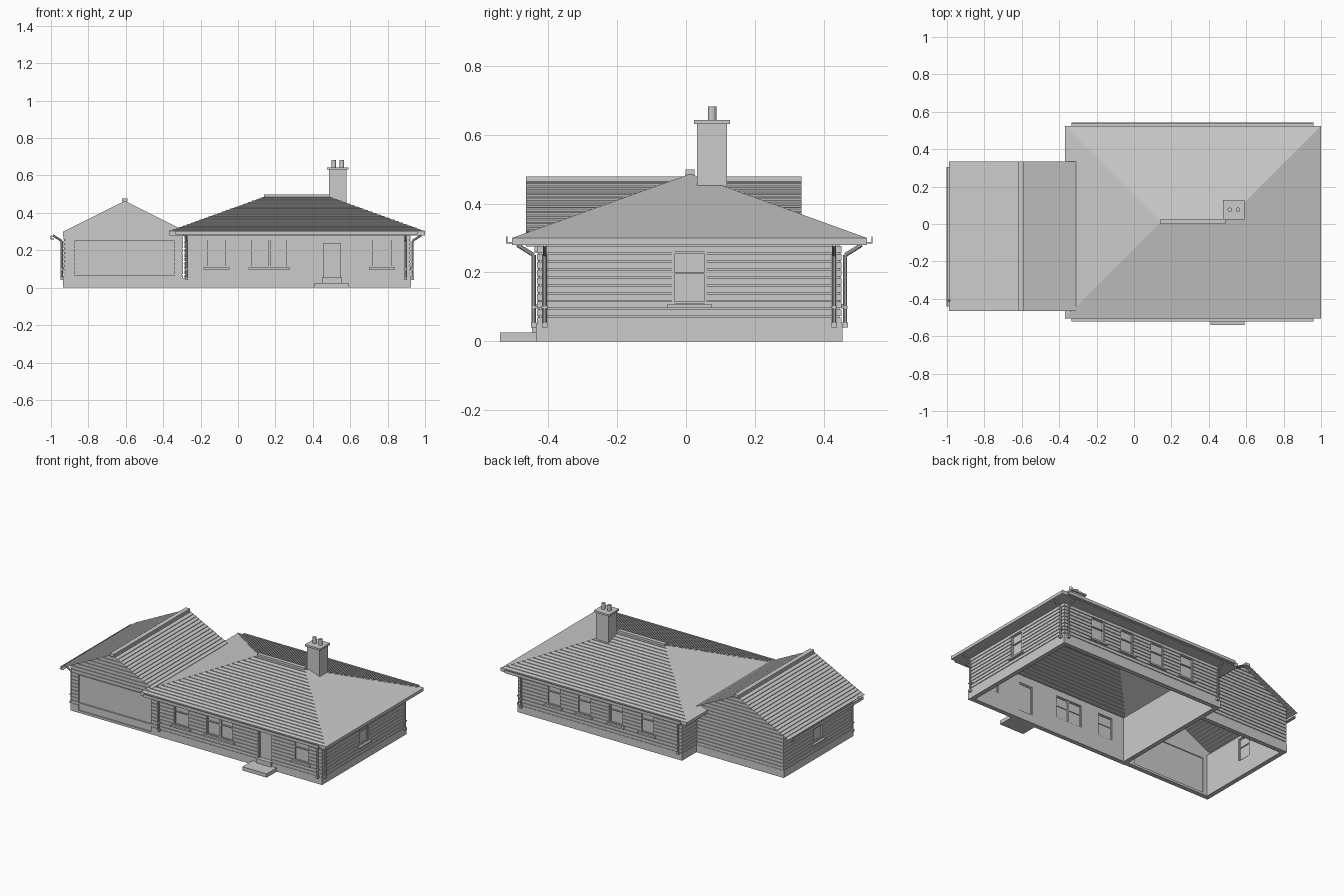
import bpy, bmesh
from mathutils import Vector

if "Cube" in bpy.data.objects:
    bpy.data.objects.remove(bpy.data.objects["Cube"])

GREY = (0.6, 0.6, 0.6, 1)
mat = bpy.data.materials.new("plain grey")
mat.use_nodes = True
mat.diffuse_color = GREY
mat.node_tree.nodes["Principled BSDF"].inputs["Base Color"].default_value = GREY


def finish(name, bm, solid=True):
    if solid:
        bmesh.ops.recalc_face_normals(bm, faces=bm.faces)
    mesh = bpy.data.meshes.new(name)
    bm.to_mesh(mesh)
    bm.free()
    mesh.materials.append(mat)
    obj = bpy.data.objects.new(name, mesh)
    bpy.context.collection.objects.link(obj)
    return obj


def block(bm, place, u, d, z, top=None):
    """Box in wall space: u along the wall, d depth inward, z up; top may taper."""
    top = top or u
    low = [bm.verts.new(place(a, b, z[0])) for a, b in
           ((u[0], d[0]), (u[1], d[0]), (u[1], d[1]), (u[0], d[1]))]
    high = [bm.verts.new(place(a, b, z[1])) for a, b in
            ((top[0], d[0]), (top[1], d[0]), (top[1], d[1]), (top[0], d[1]))]
    bm.faces.new(low)
    bm.faces.new(high)
    for i in range(4):
        j = (i + 1) % 4
        bm.faces.new((low[i], low[j], high[j], high[i]))


def world(x, y, z):
    return Vector((x, y, z))


def boxes(name, *specs):
    bm = bmesh.new()
    for x, y, z in specs:
        block(bm, world, x, y, z)
    return finish(name, bm)


def rod(bm, a, b, r, sides=10):
    a, b = Vector(a), Vector(b)
    turn = (b - a).to_track_quat('Z', 'Y').to_matrix().to_4x4()
    turn.translation = (a + b) / 2
    bmesh.ops.create_cone(bm, cap_ends=True, segments=sides, radius1=r,
                          radius2=r, depth=(b - a).length, matrix=turn)


# Wall placements for each facing direction
def facing_front(y): return lambda u, d, z: Vector((u, y + d, z))
def facing_back(y): return lambda u, d, z: Vector((u, y - d, z))
def facing_plus_x(x): return lambda u, d, z: Vector((x - d, u, z))
def facing_minus_x(x): return lambda u, d, z: Vector((x + d, u, z))


PLINTH, WALL_TOP, PITCH, GROOVE, THICK = 0.05, 0.28, 0.023, 0.004, 0.03


def courses(top):
    rows, z = [(0, PLINTH, 0)], PLINTH
    while z < top - 0.002:
        mid, end = min(z + PITCH - GROOVE, top), min(z + PITCH, top)
        rows.append((z, mid, 0.003))
        if end > mid:
            rows.append((mid, end, 0.009))
        z = end
    return rows


def wall(name, place, u0, u1, openings=(), gable=None):
    """Boarded wall with openings (u0, u1, z0, z1); gable = (middle, apex, half)."""
    bm = bmesh.new()
    for z0, z1, d in courses(gable[1] if gable else WALL_TOP):
        cuts = {z0, z1} | {z for o in openings for z in o[2:] if z0 < z < z1}
        cuts = sorted(cuts)
        for a, b in zip(cuts, cuts[1:]):
            if gable and a > WALL_TOP - 0.01:
                m, apex, half = gable
                wa, wb = [max(min(half, (apex - z) * 2), 0.001) for z in (a, b)]
                block(bm, place, (m - wa, m + wa), (d, THICK), (a, b), (m - wb, m + wb))
                continue
            start = u0 + d
            for o in sorted(o for o in openings if o[2] <= a and o[3] >= b):
                block(bm, place, (start, o[0]), (d, THICK), (a, b))
                start = o[1]
            block(bm, place, (start, u1 - d), (d, THICK), (a, b))
    finish(name, bm)


def window(name, place, o, mullion=False):
    u0, u1, z0, z1 = o
    w, mid = 0.006, (z0 + z1) / 2 + 0.01
    bm = bmesh.new()
    block(bm, place, (u0, u1), (0.016, 0.02), (z0, z1))
    for u in (u0, u1 - w):
        block(bm, place, (u, u + w), (0.006, 0.026), (z0, z1))
    for z in (z0, mid, z1 - w):
        block(bm, place, (u0, u1), (0.008, 0.025), (z, z + w))
    if mullion:
        c = (u0 + u1) / 2
        block(bm, place, (c - w, c + w), (0.006, 0.026), (z0, z1))
    block(bm, place, (u0 - 0.014, u1 + 0.014), (-0.012, 0.02), (z0 - 0.013, z0 - 0.002))
    finish(name, bm)


# House and garage walls
SILL, HEAD = 0.11, 0.26
XL, XR, YF, YB = -0.29, 0.925, -0.435, 0.455
GX, GF, GB = -0.935, -0.432, 0.305
GABLE = (-0.605, 0.464, 0.33)
front, back, right, left = facing_front(YF), facing_back(YB), facing_plus_x(XR), facing_minus_x(XL)
garage_front, garage_left = facing_front(GF), facing_minus_x(GX)

front_windows = [(a, b, SILL, HEAD) for a, b in ((-0.17, -0.06), (0.07, 0.265), (0.715, 0.825))]
back_windows = [(c - 0.05, c + 0.05, SILL, HEAD) for c in (-0.03, 0.2, 0.435, 0.66)]
side_window = (-0.04, 0.06, SILL, HEAD)
garage_window = (-0.11, -0.01, SILL, HEAD)
door = (0.45, 0.555, 0.055, 0.245)
garage_door = (-0.875, -0.34, 0.015, 0.25)

wall("front_wall", front, XL, XR, front_windows + [door])
wall("back_wall", back, XL, XR, back_windows)
wall("right_end_wall", right, YF, YB, [side_window])
wall("left_end_wall", left, YF, YB)
wall("garage_front_wall", garage_front, GX, XL, [garage_door], GABLE)
wall("garage_back_wall", facing_back(GB), GX, XL, (), GABLE)
wall("garage_side_wall", garage_left, GF, GB, [garage_window])

for i, o in enumerate(front_windows):
    window(f"front_window_{i + 1}", front, o, i == 1)
for i, o in enumerate(back_windows):
    window(f"back_window_{i + 1}", back, o)
window("end_window", right, side_window)
window("garage_window", garage_left, garage_window)

# Front door with frame, step and porch slab
bm = bmesh.new()
block(bm, front, door[:2], (0.016, 0.022), door[2:])
for u in (door[0], door[1] - 0.008):
    block(bm, front, (u, u + 0.008), (0.006, 0.026), door[2:])
block(bm, front, door[:2], (0.006, 0.026), (door[3] - 0.008, door[3]))
finish("front_door", bm)
boxes("door_step", ((0.45, 0.555), (-0.447, -0.42), (0.025, 0.055)))
boxes("porch_slab", ((0.41, 0.59), (-0.54, -0.43), (0, 0.025)))

# Garage door: large panel, threshold rail, lower panel
bm = bmesh.new()
for z, d in (((0.065, 0.25), 0.012), ((0.058, 0.065), 0.003), ((0.015, 0.058), 0.008)):
    block(bm, garage_front, garage_door[:2], (d, 0.024), z)
finish("garage_door", bm)

# Eaves
EX, EY = (-0.37, 1.0), (-0.505, 0.525)
EAVE = (0.28, 0.3)
boxes("eaves",
      (EX, (EY[0], YF + THICK), EAVE), (EX, (YB - THICK, EY[1]), EAVE),
      ((EX[0], XL + THICK), EY, EAVE), ((XR - THICK, EX[1]), EY, EAVE))


# Roofs
def tiled(bm, eave_a, eave_b, ridge_a, ridge_b, n, lift=0.004):
    """Stepped tile courses from the eave line up to the ridge line."""
    ea, eb, ra, rb = map(Vector, (eave_a, eave_b, ridge_a, ridge_b))
    up = Vector((0, 0, lift))
    for i in range(n):
        a0, b0 = ea.lerp(ra, i / n), eb.lerp(rb, i / n)
        a1, b1 = ea.lerp(ra, (i + 1) / n), eb.lerp(rb, (i + 1) / n)
        for quad in ((a0, b0, b0 + up, a0 + up), (a0 + up, b0 + up, b1, a1)):
            bm.faces.new([bm.verts.new(p) for p in quad])


RZ, RY = 0.486, 0.012
ridge = [(0.145, RY, RZ), (0.485, RY, RZ)]
c = [(x, y, EAVE[1]) for y in EY for x in EX]
bm = bmesh.new()
tiled(bm, c[0], c[1], ridge[0], ridge[1], 22)
tiled(bm, c[3], c[2], ridge[1], ridge[0], 22)
for tri in ((c[1], c[3], ridge[1]), (c[2], c[0], ridge[0])):
    bm.faces.new([bm.verts.new(p) for p in tri])
finish("main_roof", bm, solid=False)
boxes("main_ridge_cap", ((0.14, 0.49), (RY - 0.013, RY + 0.013), (0.482, 0.498)))

GY = (-0.465, 0.335)
gm, gz = GABLE[0], 0.468


def garage_line(x):
    z = gz - abs(x - gm) / 2
    return (x, GY[0], z), (x, GY[1], z)


top, west, east = garage_line(gm), garage_line(-0.99), garage_line(-0.31)
bm = bmesh.new()
tiled(bm, west[1], west[0], top[1], top[0], 18)
tiled(bm, east[0], east[1], top[0], top[1], 14)
finish("garage_roof", bm, solid=False)
boxes("garage_ridge_cap", ((gm - 0.015, gm + 0.015), GY, (0.46, 0.478)))

# Gutters as open channels
bm = bmesh.new()
for place, u, z in ((facing_front(EY[0]), (-0.335, 0.96), 0.284),
                    (facing_back(EY[1]), (-0.335, 0.96), 0.284),
                    (facing_minus_x(-0.985), (-0.44, 0.305), 0.258)):
    block(bm, place, u, (-0.017, 0), (z, z + 0.004))
    block(bm, place, u, (-0.017, -0.013), (z, z + 0.02))
finish("gutters", bm)

# Downpipes with swan necks and shoes
bm = bmesh.new()
for place, u in ((front, 0.895), (front, -0.275), (back, 0.895), (back, -0.265),
                 (right, -0.41), (right, 0.43), (garage_left, -0.41)):
    rod(bm, place(u, -0.007, 0.045), place(u, -0.007, 0.25), 0.006)
    rod(bm, place(u, -0.007, 0.25), place(u, -0.055, 0.28), 0.006)
    block(bm, place, (u - 0.008, u + 0.008), (-0.015, 0.005), (0.04, 0.055))
    block(bm, place, (u - 0.009, u + 0.009), (-0.014, 0.005), (0.095, 0.102))
finish("downpipes", bm)

# Chimney
boxes("chimney_stack", ((0.487, 0.58), (0.032, 0.119), (0.42, 0.632)))
boxes("chimney_cap", ((0.477, 0.59), (0.023, 0.128), (0.631, 0.643)))
bm = bmesh.new()
for x in (0.512, 0.556):
    rod(bm, (x, 0.076, 0.64), (x, 0.076, 0.682), 0.012, 12)
finish("chimney_pots", bm)
